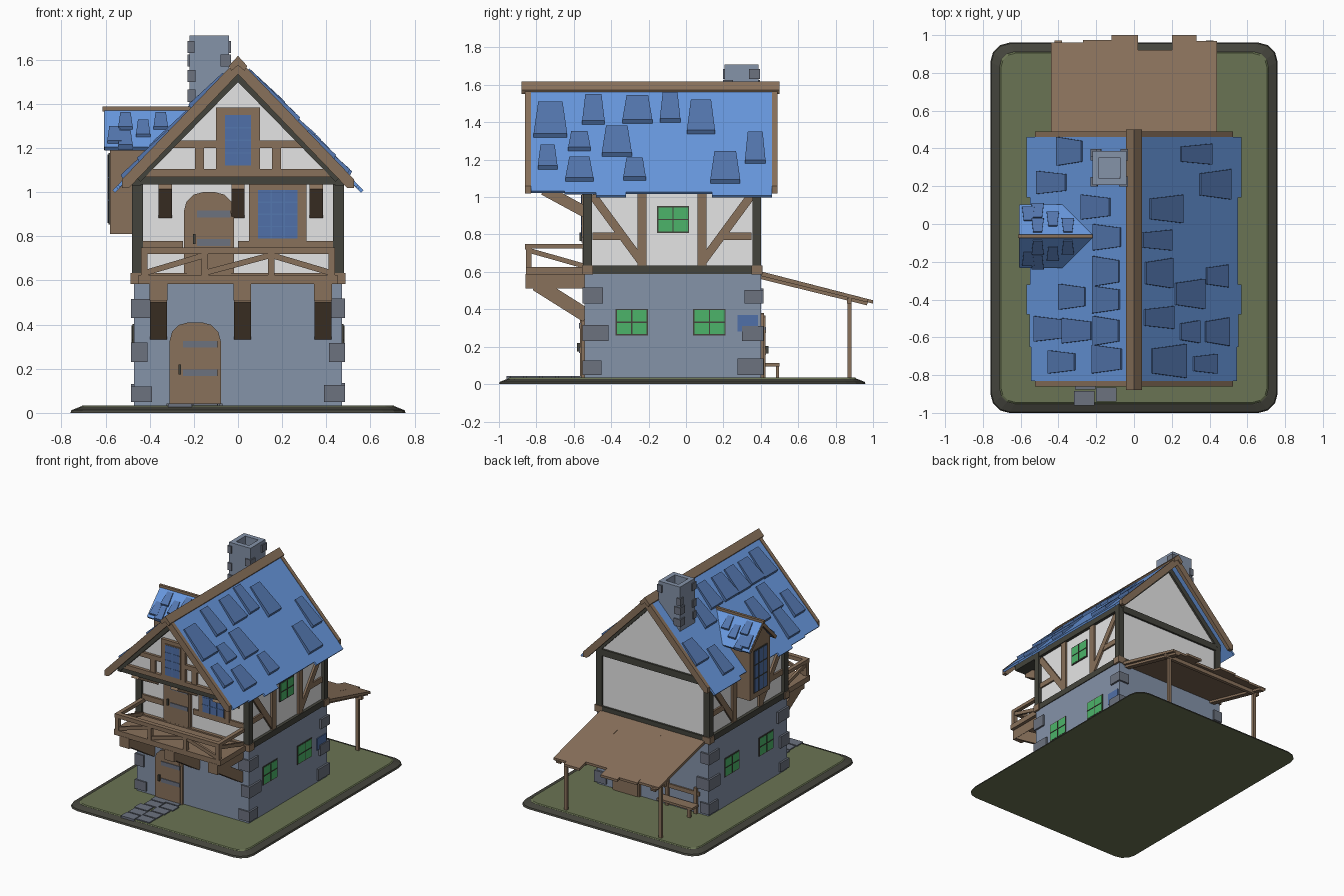
import bpy, bmesh, math, random
from mathutils import Vector

if "Cube" in bpy.data.objects:
    bpy.data.objects.remove(bpy.data.objects["Cube"])

random.seed(4)


def material(name, r, g, b):
    m = bpy.data.materials.new(name)
    m.diffuse_color = [(c / 255 / 12.92 if c < 11 else ((c / 255 + .055) / 1.055) ** 2.4) for c in (r, g, b)] + [1]
    m.use_nodes = True
    m.node_tree.nodes["Principled BSDF"].inputs["Base Color"].default_value = m.diffuse_color
    return m


STONE = material("stone", 133, 147, 169)
BLOCK = material("dark stone", 108, 114, 127)
PLASTER = material("plaster", 229, 229, 229)
WOOD = material("wood", 137, 113, 91)
DARK = material("dark wood", 68, 68, 60)
ROOF = material("roof blue", 104, 152, 222)
TILE = material("tile blue", 84, 119, 175)
GREEN = material("green glass", 76, 180, 106)
GRASS = material("grass", 106, 116, 83)
GLASS = material("blue glass", 80, 112, 168)


def mesh(name, mat, rings):
    """Closed solid lofted through equal-length rings of points."""
    bm = bmesh.new()
    vs = [[bm.verts.new(p) for p in r] for r in rings]
    n = len(vs[0])
    for a, b in zip(vs, vs[1:]):
        for i in range(n):
            bm.faces.new((a[i], a[(i + 1) % n], b[(i + 1) % n], b[i]))
    bm.faces.new(vs[0])
    bm.faces.new(vs[-1])
    bmesh.ops.recalc_face_normals(bm, faces=bm.faces)
    me = bpy.data.meshes.new(name)
    bm.to_mesh(me)
    bm.free()
    me.materials.append(mat)
    ob = bpy.data.objects.new(name, me)
    bpy.context.collection.objects.link(ob)
    return ob


def prism(name, mat, axis, a, b, pts):
    put = {'x': lambda t, p: (t, p[0], p[1]), 'y': lambda t, p: (p[0], t, p[1]),
           'z': lambda t, p: (p[0], p[1], t)}[axis]
    return mesh(name, mat, [[put(t, p) for p in pts] for t in (a, b)])


def box(name, mat, x0, x1, y0, y1, z0, z1):
    return prism(name, mat, 'z', z0, z1, [(x0, y0), (x1, y0), (x1, y1), (x0, y1)])


def strip(name, mat, axis, a, b, p, q, w):
    """Straight bar of width w from p to q in the plane across the axis."""
    p, q = Vector(p), Vector(q)
    d = (q - p).normalized() * w / 2
    n = Vector((-d.y, d.x))
    return prism(name, mat, axis, a, b, [p + n, q + n, q - n, p - n])


def rounded(x, y0, y1, r, z):
    out = []
    for cx, cy, k in ((x - r, y1 - r, 0), (r - x, y1 - r, 1), (r - x, y0 + r, 2), (x - r, y0 + r, 3)):
        for i in range(4):
            t = math.pi / 2 * (k + i / 3)
            out.append((cx + r * math.cos(t), cy + r * math.sin(t), z))
    return out


# ground slab with a grass-coloured underside, and grass
soil = mesh("soil_base", DARK, [rounded(.76, -1, .96, .1, 0), rounded(.755, -.995, .955, .1, .012),
                                rounded(.715, -.955, .915, .08, .028)])
soil.data.materials.append(GRASS)
for f in soil.data.polygons:
    f.material_index = int(f.normal.z < -.9)
mesh("grass", GRASS, [rounded(.715, -.955, .915, .08, .025), rounded(.705, -.945, .905, .08, .034)])
for i in range(5):
    for j, (a, b) in enumerate(((-.31, -.2), (-.19, -.08))):
        y = -.96 + i * .085 + j * .02
        o = random.uniform(-.015, .015)
        box("path_stone", BLOCK, a + o, b + o, y, y + .075, .02, .042)

# ground floor with corner stones
box("ground_floor", STONE, -.472, .472, -.543, .4, .01, .6)
for s in (-1, 1):
    for y, d in ((-.54, 1), (.4, -1)):
        for i, z in enumerate((.05, .23, .43)):
            w, l, h = random.uniform(.07, .12), random.uniform(.08, .13), random.uniform(.065, .09)
            box("corner_stone", BLOCK, s * .486, s * (.486 - w), y - d * .014, y + d * l, z, z + h)
box("blue_stone", GLASS, .478, .44, .275, .385, .28, .37)

# upper floor plaster and dark frame
wall = [(-.455, .6), (.455, .6), (.455, 1.07), (0, 1.55), (-.455, 1.07)]
prism("upper_floor", PLASTER, 'y', -.53, .39, wall)
for s in (-1, 1):
    for y in (-.55, .355):
        box("corner_post", DARK, s * .48, s * .43, y, y + .047, .63, 1.07)
        box("post_foot", WOOD, s * .487, s * .425, y - .005, y + .053, .585, .635)
    box("side_sill", DARK, s * .478, s * .44, -.51, .36, .59, .635)
    box("side_plate", DARK, s * .478, s * .44, -.77, .4, 1.03, 1.08)
    strip("back_gable_rafter", DARK, 'y', .37, .405, (s * .47, 1.065), (0, 1.55), .05)
    # side timbers
    for y, e in ((-.235, -.5), (.085, .35)):
        box("side_stud", WOOD, s * .472, s * .44, y - .024, y + .024, .635, 1.04)
        strip("side_brace", WOOD, 'x', s * .47, s * .44, (y, .65), (e, 1.01), .045)
        box("side_rail", WOOD, s * .468, s * .44, e, y + (e - y) * .4, .77, .81)
box("back_sill", DARK, -.44, .44, .37, .405, .59, .635)
box("back_plate", DARK, -.44, .44, .37, .405, 1.02, 1.07)
box("front_sill", WOOD, -.48, .48, -.555, -.5, .59, .635)


# windows: frame plate, glass plate and bars
def pane_window(name, frame, glass, bar, axis, face, out, u0, u1, z0, z1, cols, rows, t=.007):
    def plate(nm, mat, d, a, b, c, e):
        prism(nm, mat, axis, face - out * .01, face + out * d, [(a, c), (b, c), (b, e), (a, e)])
    plate(name + "_frame", frame, .005, u0 - t, u1 + t, z0 - t, z1 + t)
    plate(name + "_glass", glass, .007, u0, u1, z0, z1)
    for i in range(1, cols):
        u = u0 + (u1 - u0) * i / cols
        plate(name + "_bar", bar, .01, u - .003, u + .003, z0, z1)
    for i in range(1, rows):
        z = z0 + (z1 - z0) * i / rows
        plate(name + "_bar", bar, .01, u0, u1, z - .003, z + .003)


for s in (-1, 1):
    for y in (-.29, .125):
        pane_window("lower_window", DARK, GREEN, DARK, 'x', s * .472, s, y - .08, y + .08, .267, .395, 2, 2)
pane_window("upper_window", DARK, GREEN, DARK, 'x', .458, 1, -.148, .01, .815, .945, 2, 2)


# arched doors
def door(name, x0, x1, y, out, z0, z1):
    def arch(m):
        a, b, r = x0 + m, x1 - m, .085
        top = [((b - r) + r * math.cos(t), z1 - m - r + r * math.sin(t)) for t in (0, .52, 1.05, 1.57)]
        return [(a, z0), (b, z0)] + top + [(a + b - x, z) for x, z in reversed(top)]
    prism(name + "_frame", WOOD, 'y', y + .02 * -out, y + out * .018, arch(0))
    prism(name, WOOD, 'y', y + .02 * -out, y + out * .024, arch(.014))
    h = z1 - z0
    for f in (.4, .74):
        box(name + "_hinge", BLOCK, x0 + .06, x1 - .016, y, y + out * .029, z0 + h * f - .015, z0 + h * f + .015)
    box(name + "_handle", DARK, x0 + .04, x0 + .052, y, y + out * .04, z0 + h * .38, z0 + h * .5)


door("lower_door", -.31, -.078, -.543, -1, .03, .41)
door("balcony_door", -.245, -.018, -.53, -1, .62, 1.0)
door("back_door", .1, .33, .4, 1, .03, .38)

# front upper window and wall timbers
box("front_window_surround", WOOD, .05, .31, -.55, -.52, .76, 1.04)
pane_window("front_window", WOOD, GLASS, TILE, 'y', -.551, -1, .09, .27, .79, 1.01, 3, 4)
box("front_rail", WOOD, -.44, -.25, -.545, -.52, .74, .78)
box("front_rail", WOOD, 0, .44, -.545, -.52, .74, .78)

# overhanging front gable
prism("front_gable", PLASTER, 'y', -.76, -.5, [(-.43, 1.08), (.43, 1.08), (0, 1.54)])
box("gable_beam", WOOD, -.45, .45, -.785, -.74, 1.07, 1.105)
box("gable_floor", DARK, -.45, .45, -.775, -.52, 1.035, 1.075)
box("gable_tie", WOOD, -.32, .32, -.78, -.75, 1.2, 1.235)
box("gable_window_surround", WOOD, -.1, .1, -.785, -.75, 1.1, 1.385)
pane_window("gable_window", WOOD, GLASS, TILE, 'y', -.786, -1, -.06, .06, 1.12, 1.35, 2, 4)
for s in (-1, 1):
    box("gable_stud", WOOD, s * .155, s * .195, -.78, -.75, 1.09, 1.21)
    strip("gable_rafter", DARK, 'y', -.79, -.74, (s * .46, 1.065), (0, 1.535), .05)
for x in (-.33, 0, .355):
    strip("gable_bracket", WOOD, 'x', x - .03, x + .03, (-.76, 1.04), (-.52, .91), .06)

# balcony
box("balcony_floor", WOOD, -.45, .45, -.855, -.53, .585, .625)
for x in (-.36, .02, .385):
    box("balcony_joist", WOOD, x - .04, x + .04, -.857, -.53, .51, .59)
    strip("balcony_bracket", WOOD, 'x', x - .038, x + .038, (-.8, .535), (-.53, .365), .075)
box("balcony_top_rail", WOOD, -.44, .44, -.86, -.825, .72, .75)
for a, b in ((-.42, -.15), (-.15, .15), (.15, .42)):
    lo, hi = (a, b) if a < 0 else (b, a)
    strip("balcony_diagonal", WOOD, 'y', -.85, -.832, (lo, .635), (hi, .715), .026)
for x in (-.425, -.15, .15, .425):
    box("balcony_post", WOOD, x - .015, x + .015, -.855, -.827, .61, .73)
for s in (-1, 1):
    box("balcony_side_rail", WOOD, s * .44, s * .41, -.855, -.53, .725, .75)
    strip("balcony_side_diagonal", WOOD, 'x', s * .435, s * .417, (-.84, .715), (-.54, .63), .026)

# main roof: eave-stepped slabs, ridge and barge boards
K = 1.04


def top(x):
    return 1.6 - K * abs(x)


for s in (-1, 1):
    for y0, y1, e in ((-.83, -.65, .545), (-.65, -.48, .553), (-.48, -.32, .568), (-.32, .14, .55), (.14, .46, .568)):
        prism("roof_slab", ROOF, 'y', y0, y1, [(0, top(0)), (s * e, top(e)), (s * (e - .01), top(e) - .012), (0, 1.565)])
    for y in (-.86, .46):
        prism("barge_board", WOOD, 'y', y, y + .03,
              [(0, 1.605), (s * .525, top(.525) + .005), (s * .525, top(.525) - .035), (s * .495, top(.525) - .035), (0, 1.535)])
prism("ridge_beam", WOOD, 'y', -.88, .5, [(-.042, 1.572), (0, 1.618), (.042, 1.572), (.03, 1.55), (0, 1.575), (-.03, 1.55)])


def tile(name, mat, o, along, down, up, w, l, h):
    """Tapered shingle, thick at its lower edge."""
    o, u, d, n = Vector(o), Vector(along), Vector(down).normalized(), Vector(up).normalized()
    lo = [o - u * w / 2 + d * l / 2, o + u * w / 2 + d * l / 2]
    hi = [o + u * w * .36 - d * l / 2, o - u * w * .36 - d * l / 2]
    mesh(name, mat, [[p - n * .01 for p in lo + hi],
                     [p + n * h - d * .012 for p in lo] + [p + n * h * .45 for p in hi]])


# right tiles: y, z, width, height; left tiles: x, y
RIGHT = [(-.725, 1.41, .18, .19), (-.495, 1.465, .12, .16), (-.26, 1.465, .16, .15), (-.085, 1.475, .11, .16),
         (.08, 1.425, .15, .18), (-.57, 1.295, .12, .105), (-.74, 1.21, .105, .13), (-.37, 1.295, .16, .16),
         (-.57, 1.145, .15, .13), (-.275, 1.145, .12, .12), (.21, 1.155, .16, .17), (.37, 1.26, .11, .17)]
LEFT = [(.34, .385), (.435, .22), (.2, .09), (.14, -.07), (.145, -.25), (.325, -.385), (.145, -.4),
        (.445, -.555), (.3, -.565), (.145, -.565), (.38, -.73), (.14, -.715)]
spots = [(1, (1.6 - z) / K, y, w, h * 1.38) for y, z, w, h in RIGHT]
spots += [(-1, x, y, random.uniform(.12, .16), random.uniform(.19, .24)) for x, y in LEFT]
for s, x, y, w, l in spots:
    tile("roof_tile", TILE, (s * x, y, top(x)), (0, 1, 0), (s, 0, -K), (s * K, 0, 1), w, l, .022)

# dormer on the left slope
Y = -.065
prism("dormer_body", WOOD, 'x', -.58, -.35,
      [(Y - .12, .81), (Y + .12, .81), (Y + .12, 1.22), (Y, 1.35), (Y - .12, 1.22)])
pane_window("dormer_window", DARK, GLASS, DARK, 'x', -.581, -1, Y - .075, Y + .075, .86, 1.17, 3, 3)
for s in (-1, 1):
    prism("dormer_roof", ROOF, 'x', -.605, -.2,
          [(Y, 1.38), (Y + s * .168, 1.205), (Y + s * .155, 1.19), (Y, 1.35)])
    strip("dormer_barge", WOOD, 'x', -.608, -.59, (Y, 1.36), (Y + s * .155, 1.2), .022)
    for x, f in ((-.56, .72), (-.51, .35), (-.51, .82), (-.43, .55), (-.35, .35)):
        tile("dormer_tile", TILE, (x, Y + s * .165 * f, 1.38 - .173 * f), (1, 0, 0), (0, s, -1.05), (0, s * 1.05, 1),
             .065, .11, .014)
box("dormer_ridge", WOOD, -.615, -.2, Y - .01, Y + .01, 1.365, 1.388)

# hollow chimney
cx, cy = -.13, .297
box("chimney", STONE, cx - .09, cx + .09, cy - .09, cy + .09, 1.3, 1.62)
for s in (-1, 1):
    box("chimney_rim", STONE, cx + s * .09, cx + s * .055, cy - .09, cy + .09, 1.61, 1.71)
    box("chimney_rim", STONE, cx - .09, cx + .09, cy + s * .09, cy + s * .055, 1.61, 1.71)
    for t in (-1, 1):
        for z in (1.41, 1.5, 1.6 + .03 * s * t):
            w, l = random.uniform(.03, .06), random.uniform(.03, .06)
            if s < 0 or z > 1.55:
                box("chimney_stone", BLOCK, cx + s * .099, cx + s * (.099 - w), cy + t * .099, cy + t * (.099 - l), z, z + .055)

# back porch: plank roof, posts, bench
for a, b, e in ((-.44, -.27, .96), (-.27, -.12, .975), (-.12, .02, 1.0), (.02, .2, .92), (.2, .33, 1.0), (.33, .44, .97)):
    z = .6 - (e - .38) * .245
    prism("porch_plank", WOOD, 'x', a, b, [(.38, .608), (e, z), (e, z - .018), (.38, .583)])
box("porch_beam", WOOD, -.44, .44, .86, .885, .43, .46)
for s in (-1, 1):
    box("porch_post", WOOD, s * .4 - .012, s * .4 + .012, .864, .884, .02, .45)
    strip("porch_rafter", WOOD, 'x', s * .42, s * .38, (.39, .575), (.97, .432), .022)
box("bench_seat", WOOD, -.4, -.1, .42, .5, .095, .112)
box("bench_back", WOOD, -.4, -.1, .402, .414, .17, .2)
for x in (-.37, -.13):
    box("bench_leg", WOOD, x - .012, x + .012, .48, .497, .02, .1)
    box("bench_upright", WOOD, x - .012, x + .012, .402, .42, .02, .23)
